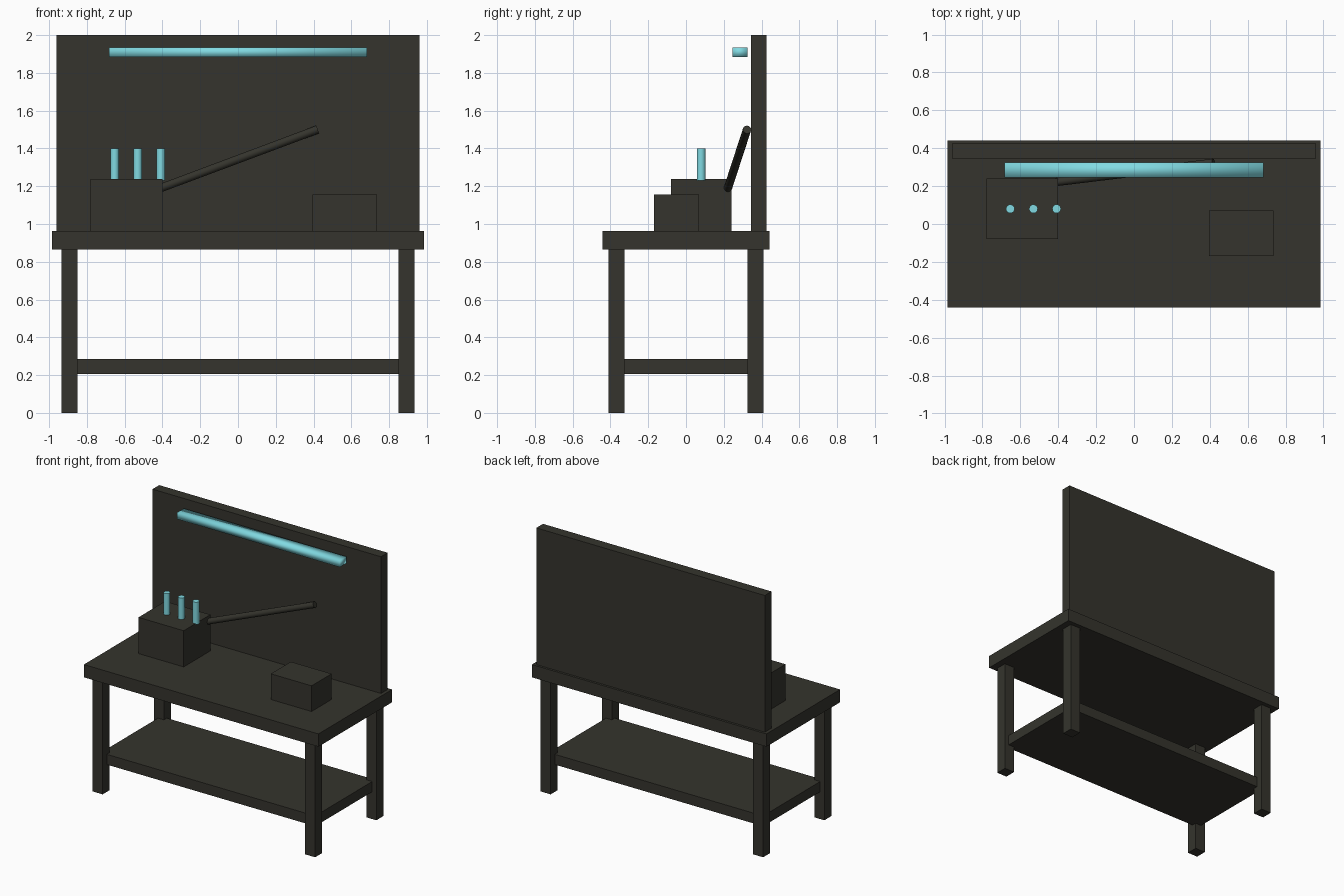
import bpy
from mathutils import Vector

cube = bpy.data.objects.get("Cube")
if cube:
    bpy.data.objects.remove(cube, do_unlink=True)


def material(name, rgb):
    m = bpy.data.materials.new(name)
    m.use_nodes = True
    m.diffuse_color = (*rgb, 1)
    m.node_tree.nodes["Principled BSDF"].inputs["Base Color"].default_value = (*rgb, 1)
    return m


DARK = material("dark olive grey", (0.035, 0.034, 0.026))
CYAN = material("pale cyan", (0.22, 0.70, 0.76))


def finish(name, mat):
    ob = bpy.context.object
    ob.name = name
    ob.data.materials.append(mat)
    return ob


def box(name, x, y, z, mat=DARK):
    """Box from (min, max) ranges along each axis."""
    bpy.ops.mesh.primitive_cube_add(size=1, location=[sum(r) / 2 for r in (x, y, z)])
    ob = finish(name, mat)
    for v in ob.data.vertices:
        for i, r in enumerate((x, y, z)):
            v.co[i] *= r[1] - r[0]
    return ob


def rod(name, start, end, radius, mat):
    """Round rod between two points."""
    a, b = Vector(start), Vector(end)
    bpy.ops.mesh.primitive_cylinder_add(vertices=16, radius=radius, depth=(b - a).length,
                                        location=(a + b) / 2)
    ob = finish(name, mat)
    ob.rotation_euler = (b - a).to_track_quat('Z', 'Y').to_euler()
    bpy.ops.object.shade_smooth_by_angle()
    return ob


# Bench: top, shelf, back board and four legs
box("bench_top", (-0.985, 0.985), (-0.442, 0.442), (0.865, 0.962))
box("lower_shelf", (-0.9, 0.9), (-0.36, 0.36), (0.207, 0.285))
box("back_board", (-0.96, 0.96), (0.345, 0.425), (0.962, 2.0))
for side, sx in (("left", 1), ("right", -1)):
    for end, sy in (("front", -1), ("back", 1)):
        box(f"{end}_{side}_leg", sorted((sx * 0.85, sx * 0.935)),
            sorted((sy * 0.325, sy * 0.41)), (0, 0.865))

# Boxes standing on the bench
box("machine_block", (-0.78, -0.4), (-0.08, 0.24), (0.962, 1.237))
box("small_box", (0.395, 0.737), (-0.17, 0.07), (0.962, 1.157))

# Glowing tubes on the block, and the arm reaching to the board
for i in range(3):
    x = -0.653 + i * 0.122
    rod(f"glow_tube_{i + 1}", (x, 0.08, 1.23), (x, 0.08, 1.4), 0.023, CYAN)
rod("arm", (-0.41, 0.222, 1.19), (0.42, 0.323, 1.5), 0.022, DARK)

# Light bar in front of the board
box("light_bar", (-0.683, 0.683), (0.245, 0.325), (1.885, 1.935), CYAN)
bpy.ops.object.shade_smooth()
